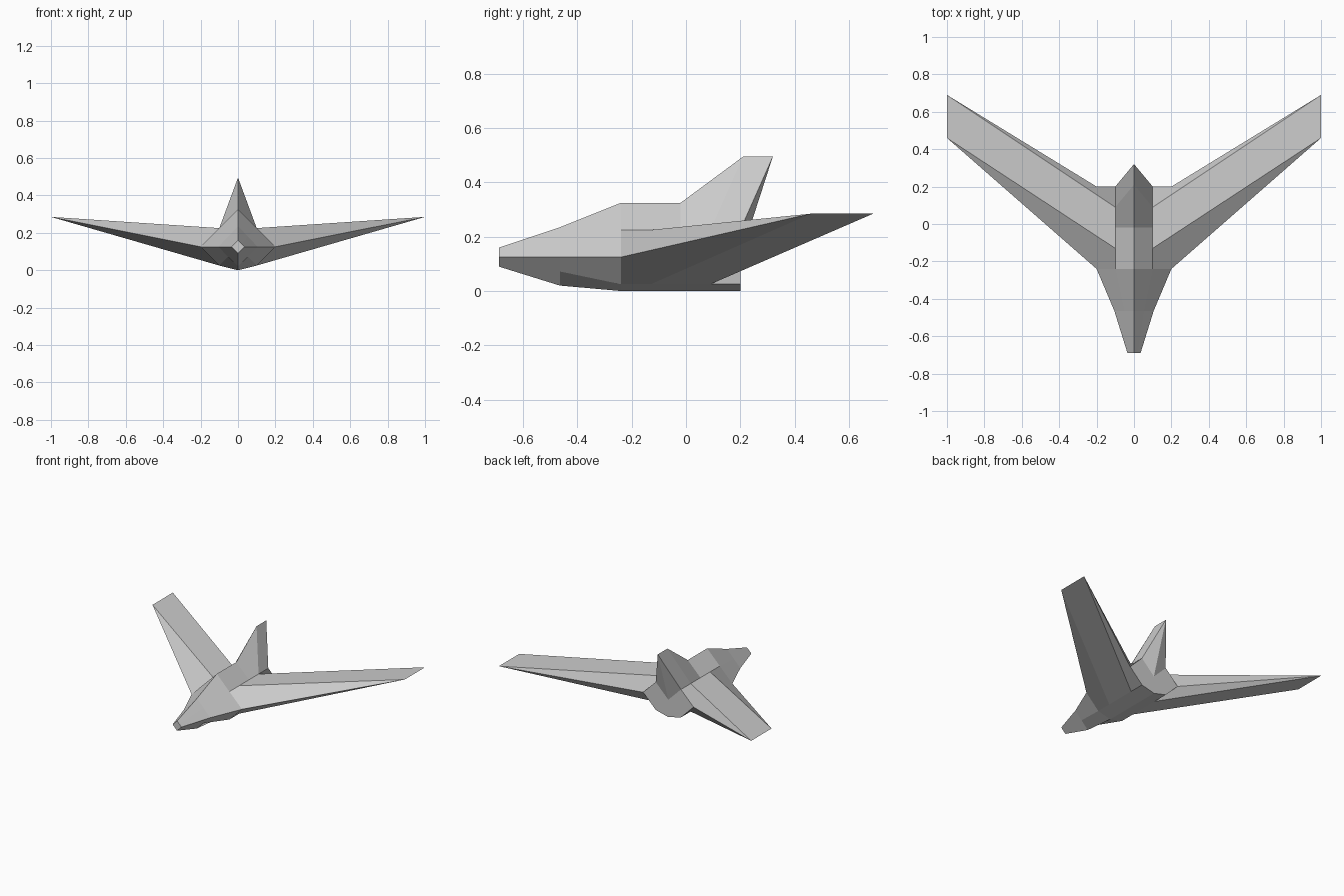
import bpy

cube = bpy.data.objects.get("Cube")
if cube:
    bpy.data.objects.remove(cube, do_unlink=True)

# One plain hull colour
hull = bpy.data.materials.new("hull_grey")
hull.use_nodes = True
colour = (0.6, 0.6, 0.6, 1)
hull.diffuse_color = colour
hull.node_tree.nodes["Principled BSDF"].inputs["Base Color"].default_value = colour


def half_part(name, faces):
    """Build the left half from faces given as point lists, then mirror it."""
    points = list(dict.fromkeys(p for face in faces for p in face))
    mesh = bpy.data.meshes.new(name)
    mesh.from_pydata(points, [], [[points.index(p) for p in f] for f in faces])
    mesh.materials.append(hull)
    obj = bpy.data.objects.new(name, mesh)
    bpy.context.collection.objects.link(obj)
    mirror = obj.modifiers.new("mirror", "MIRROR")
    mirror.use_axis[0] = True
    mirror.merge_threshold = 0.0005
    return obj


def section(y, width, top, bottom, low):
    """Half of a diamond cross-section, from the spine to the keel."""
    return [(0, y, top), (width / 2, y, (top + WAIST) / 2), (width, y, WAIST),
            (width / 2, y, low), (0, y, bottom)]


def strip(a, b, j):
    return [a[j], a[j + 1], b[j + 1], b[j]]


def flipped(face):
    return face[:1] + face[:0:-1]


# Shared stations along the body
WAIST, HIGH, LOW, ROOT, SIDE = 0.125, 0.225, 0.025, 0.1, 0.2
FRONT, BACK = -0.24, 0.2
STEP = (BACK - FRONT) / 4
WING_FRONT, MID, WING_BACK = FRONT + STEP, FRONT + 2 * STEP, BACK - STEP

tip = section(-0.69, 0.035, 0.16, 0.09, 0.108)
neck = section(-0.465, 0.105, 0.235, 0.02, 0.072)
front = section(FRONT, SIDE, 0.325, 0, LOW)
middle = section(MID, SIDE, 0.325, 0, LOW)
back = section(BACK, SIDE, 0.325, 0, LOW)

# Nose: lofted diamond sections with a blunt cap
nose = [tip[::-1]]
for a, b in ((tip, neck), (neck, front)):
    nose += [strip(a, b, j) for j in range(4)]
half_part("nose", nose)

# Fuselage: deck, belly and flat stern
stern = [(0, BACK, WAIST)] + back[1:]
half_part("fuselage", [strip(front, middle, 0), strip(front, back, 3), stern])

# Swept wings tapering to a sharp tip edge
tip_front, tip_back = (1, 0.46, 0.285), (1, 0.69, 0.285)
lead, trail = (SIDE, FRONT, WAIST), (SIDE, BACK, WAIST)
wing = []
for z in (HIGH, LOW):
    r0, r1, r2, r3 = [(ROOT, y, z) for y in (FRONT, WING_FRONT, WING_BACK, BACK)]
    faces = [[lead, tip_front, r1, r0],
             [r1, tip_front, tip_back, r2],
             [r3, r2, tip_back, trail]]
    wing += faces if z == HIGH else [flipped(f) for f in faces]
half_part("wings", wing)

# Tail fin rising from the deck, with a notched back
fin_front, fin_back = (0, 0.21, 0.495), (0, 0.32, 0.495)
base = [(ROOT, y, HIGH) for y in (MID, WING_BACK, BACK)]
half_part("tail_fin", [[middle[0], base[0], base[1], fin_front],
                       [fin_front, base[1], base[2], fin_back],
                       [fin_back, base[2], stern[0]]])
